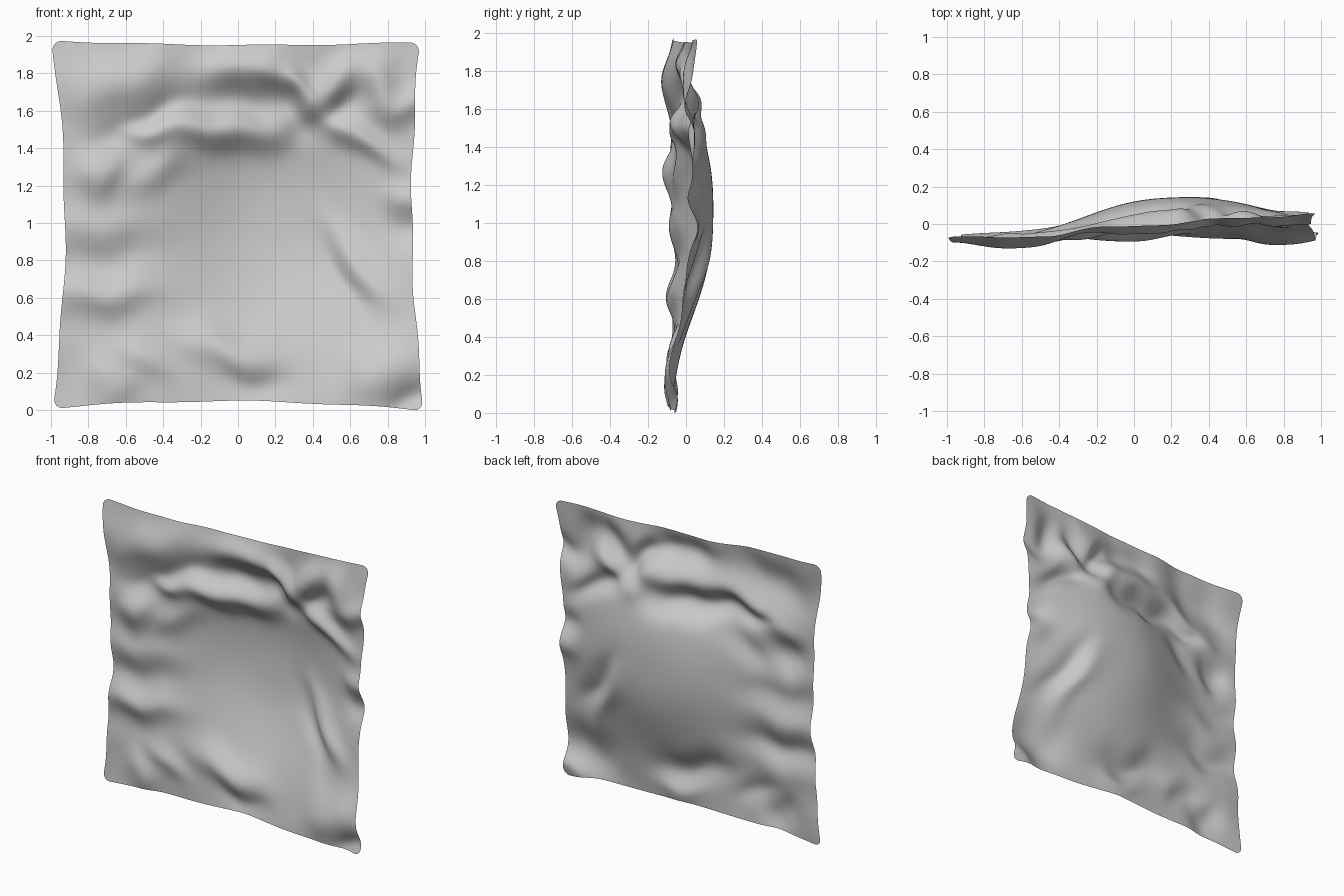
import bpy, math
from mathutils import Vector

N = 160      # cells per side
R = 0.06     # corner rounding

# fold ridges: x0, z0, x1, z1, width, depth in y (negative = towards the front)
UPPER_FOLDS = [
    (-.88, 1.72, -.38, 1.84, .15, -.080),
    (-.72, 1.46, -.30, 1.65, .08, .035),
    (-.15, 1.82, .15, 1.88, .09, -.055),
    (.15, 1.88, .33, 1.74, .08, -.045),
    (-.20, 1.66, .22, 1.68, .09, .030),
    (-.48, 1.52, .20, 1.52, .10, -.085),
    (.30, 1.80, .38, 1.62, .06, -.035),
    (.22, 1.68, .34, 1.48, .06, .030),
    (.42, 1.66, .64, 1.84, .08, -.060),
    (.38, 1.50, .66, 1.70, .07, .030),
    (.42, 1.59, .78, 1.39, .07, -.055),
    (.78, 1.90, .76, 1.66, .09, -.055),
    (.82, 1.63, 1.0, 1.68, .08, -.040),
    (-.78, 1.34, -.68, 1.28, .12, -.065),
    (-.55, 1.22, -.30, 1.38, .10, -.035),
    (-.58, 1.51, -.42, 1.49, .05, -.020),
]
LOWER_FOLDS = [
    (-1.0, 1.00, -.50, 1.02, .09, -.020),
    (-1.0, .82, -.50, .84, .09, .020),
    (-1.0, .64, -.50, .65, .09, -.040),
    (-1.0, .46, -.55, .48, .09, .010),
    (-.58, .36, -.40, .22, .08, -.035),
    (-.22, .38, .18, .28, .11, -.055),
    (-.05, .19, .22, .14, .07, .020),
    (.54, .95, .76, .62, .08, -.040),
    (.44, .90, .66, .52, .08, .022),
    (.84, 1.18, 1.0, 1.16, .08, -.035),
    (.84, 1.00, 1.0, 1.01, .08, .025),
    (.66, .20, .90, .28, .16, -.060),
    (.88, .06, 1.0, .12, .07, .025),
    (-.74, .24, -.64, .14, .12, -.045),
]


def fold(x, z, f):
    # soft ridge that fades along its length
    ax, az, bx, bz, w, amp = f
    dx, dz = bx - ax, bz - az
    length = math.hypot(dx, dz)
    px, pz = x - (ax + bx) / 2, z - (az + bz) / 2
    along = (px * dx + pz * dz) / length / (length / 2 + .55 * w)
    across = (pz * dx - px * dz) / length / w
    return amp * math.exp(-abs(along) ** 2.5 - across * across)


def depth(x, z):
    s, t = (x + 1) / 2, z / 2
    y = -.075 + .135 * s * t ** .8                    # twisted sheet
    dx = (x - .2) / (.60 if x > .2 else .54)
    dz = (z - 1.02) / (.62 if z > 1.02 else .57)
    y += .167 * math.exp(-(dx * dx + dz * dz) ** 1.3)  # bulge to the back
    # wandering fold lines
    wx = x + .018 * math.sin(7 * z + 2 * x) + .012 * math.sin(17 * z + 1)
    wz = z + .018 * math.sin(8 * x + 1) + .012 * math.sin(19 * x + 3 * z)
    y += sum(fold(wx, wz, f) for f in UPPER_FOLDS + LOWER_FOLDS)
    edge = max(abs(x), abs(z - 1)) ** 4               # small ripples near the rim
    y += .006 * edge * (math.sin(9 * x + 5 * z) + math.sin(13 * z - 6 * x))
    return y


def outline(u, v):
    # round the corners of the square
    cx, cz = abs(u) - (1 - R), abs(v) - (1 - R)
    if cx > 0 and cz > 0:
        k = max(cx, cz) / math.hypot(cx, cz)
        u = math.copysign(1 - R + cx * k, u)
        v = math.copysign(1 - R + cz * k, v)
    # sides drawn in towards the middle
    left = -.925 - .07 * v * v - .006 * math.sin(9 * v)
    right = .93 + .055 * v * v - .012 * v + .006 * math.sin(11 * v + 2)
    bottom = .064 - .045 * u * u - .008 * u + .004 * math.sin(9 * u + 1)
    top = 1.968 + .02 * u * u - .004 * u + .003 * math.sin(10 * u)
    a, b = (u + 1) / 2, (v + 1) / 2
    return left + (right - left) * a, bottom + (top - bottom) * b


# crumpled cloth sheet
verts = []
for j in range(N + 1):
    for i in range(N + 1):
        x, z = outline(2 * i / N - 1, 2 * j / N - 1)
        verts.append(Vector((x, depth(x, z), z)))
low = min(p.z for p in verts)
for p in verts:
    p.z -= low
row = N + 1
faces = [(j * row + i, j * row + i + 1, (j + 1) * row + i + 1, (j + 1) * row + i)
         for j in range(N) for i in range(N)]
mesh = bpy.data.meshes.new("cloth_sheet")
mesh.from_pydata(verts, [], faces)
sheet = bpy.data.objects.new("cloth_sheet", mesh)
bpy.context.collection.objects.link(sheet)
mesh.polygons.foreach_set("use_smooth", [True] * len(mesh.polygons))
mesh.update()
